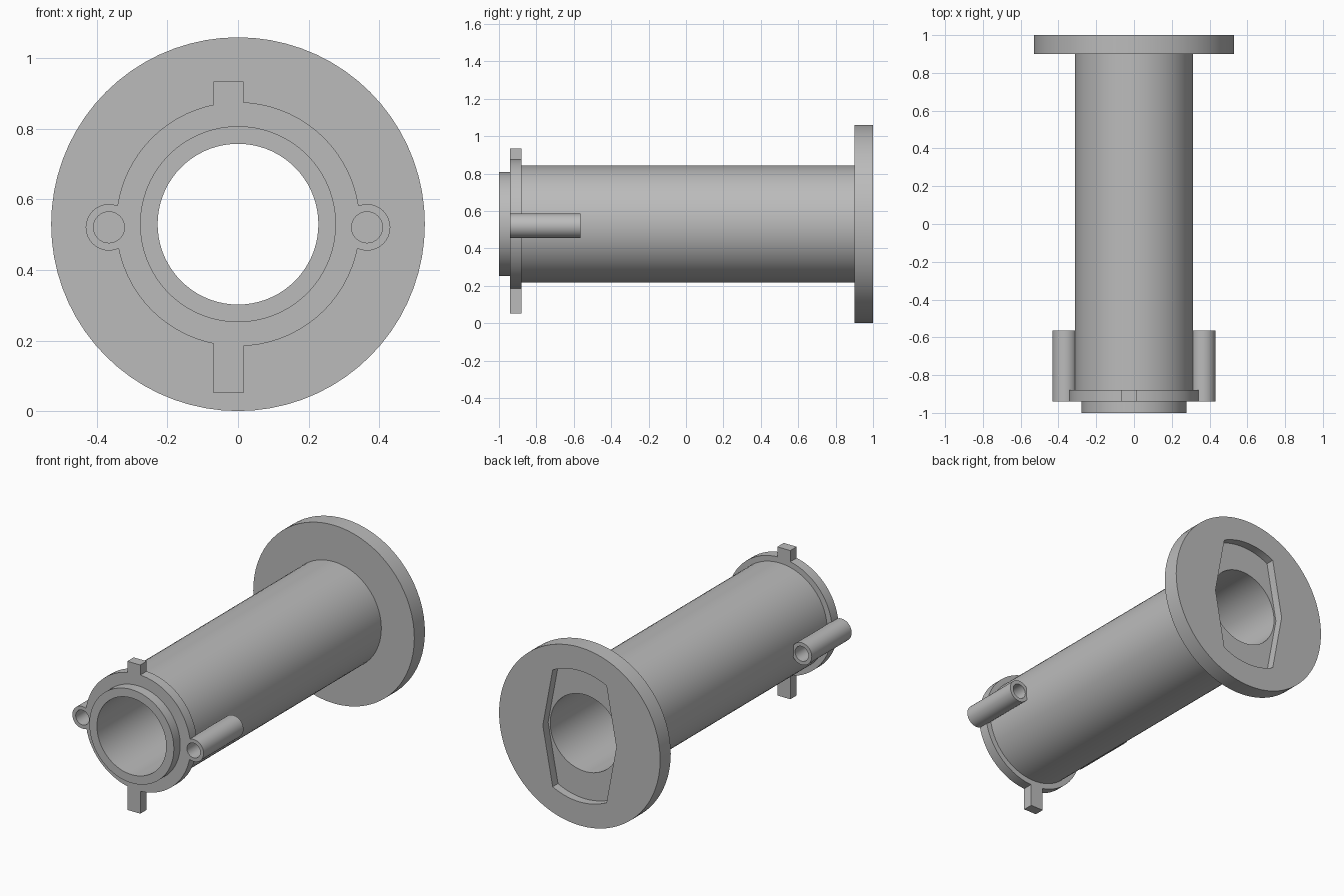
import bpy, bmesh, math

if "Cube" in bpy.data.objects:
    bpy.data.objects.remove(bpy.data.objects["Cube"], do_unlink=True)

AXIS_Z = 0.53                    # height of the main axis
FRONT, COLLAR_BACK = -0.94, -0.88
PIN_X, PIN_Z = 0.366, 0.521
PIN_OUTER, PIN_BORE = 0.066, 0.044

grey = bpy.data.materials.new("plain_grey")
grey.use_nodes = True
grey.diffuse_color = (0.5, 0.5, 0.5, 1)
grey.node_tree.nodes["Principled BSDF"].inputs["Base Color"].default_value = (0.5, 0.5, 0.5, 1)


def finish(name, bm):
    bmesh.ops.recalc_face_normals(bm, faces=bm.faces)
    mesh = bpy.data.meshes.new(name)
    bm.to_mesh(mesh)
    bm.free()
    mesh.materials.append(grey)
    obj = bpy.data.objects.new(name, mesh)
    bpy.context.collection.objects.link(obj)
    return obj


def lathe(name, profile, cx, cz, segments):
    """Turn a closed (radius, y) profile around an axis parallel to y."""
    bm = bmesh.new()
    rings = []
    for i in range(segments):
        a = math.tau * i / segments
        rings.append([bm.verts.new((cx + r * math.cos(a), y, cz + r * math.sin(a)))
                      for r, y in profile])
    n = len(profile)
    for i, ring in enumerate(rings):
        nxt = rings[(i + 1) % segments]
        for j in range(n):
            k = (j + 1) % n
            bm.faces.new((ring[j], ring[k], nxt[k], nxt[j]))
    return finish(name, bm)


def prism(name, outline, y0, y1):
    """Extrude an (x, z) outline along y."""
    bm = bmesh.new()
    face = bm.faces.new([bm.verts.new((x, y0, z)) for x, z in outline])
    extruded = bmesh.ops.extrude_face_region(bm, geom=[face])["geom"]
    moved = [v for v in extruded if isinstance(v, bmesh.types.BMVert)]
    bmesh.ops.translate(bm, verts=moved, vec=(0, y1 - y0, 0))
    return finish(name, bm)


def activate(obj):
    bpy.ops.object.select_all(action='DESELECT')
    obj.select_set(True)
    bpy.context.view_layer.objects.active = obj


def cut(obj, cutter):
    cutter.hide_render = True
    mod = obj.modifiers.new("cut", 'BOOLEAN')
    mod.operation, mod.solver, mod.object = 'DIFFERENCE', 'EXACT', cutter
    activate(obj)
    bpy.ops.object.modifier_apply(modifier=mod.name)
    bpy.data.objects.remove(cutter, do_unlink=True)


def arc(radius, start, end, steps, cx=0, cz=AXIS_Z):
    angles = [start + (end - start) * i / steps for i in range(steps + 1)]
    return [(cx + radius * math.cos(a), cz + radius * math.sin(a)) for a in angles]


# Hollow barrel with front lip, collar and rear flange
body = lathe("flanged_barrel", [
    (0.228, -1), (0.278, -1), (0.278, FRONT), (0.346, FRONT),
    (0.346, COLLAR_BACK), (0.313, COLLAR_BACK), (0.313, 0.9),
    (0.53, 0.9), (0.53, 1), (0.228, 1)], 0, AXIS_Z, 72)

# Pocket in the flange: round ends, sides pointed at mid height
corner = math.radians(63)
pocket = ([(0.242, AXIS_Z)] + arc(0.39, corner, math.pi - corner, 14)
          + [(-0.242, AXIS_Z)] + arc(0.39, math.pi + corner, math.tau - corner, 14))
cut(body, prism("pocket_cutter", pocket, 0.95, 1.05))

# Side pin sleeves, bored through the collar
parts = [body]
for side, x in (("left", PIN_X), ("right", -PIN_X)):
    cut(body, prism("pin_cutter", arc(PIN_BORE, 0, math.tau * 31 / 32, 31, x, PIN_Z), -0.96, -0.86))
    parts.append(lathe(side + "_pin_sleeve", [
        (PIN_BORE, FRONT), (PIN_OUTER, FRONT),
        (PIN_OUTER, -0.565), (PIN_BORE, -0.565)], x, PIN_Z, 32))

# Key tabs above and below the collar
for name, z0, z1 in (("top_tab", 0.86, 0.935), ("bottom_tab", 0.051, 0.2)):
    prism(name, [(-0.07, z0), (0.015, z0), (0.015, z1), (-0.07, z1)], FRONT, COLLAR_BACK)

for obj in parts:
    activate(obj)
    bpy.ops.object.shade_smooth_by_angle(angle=math.radians(30))
